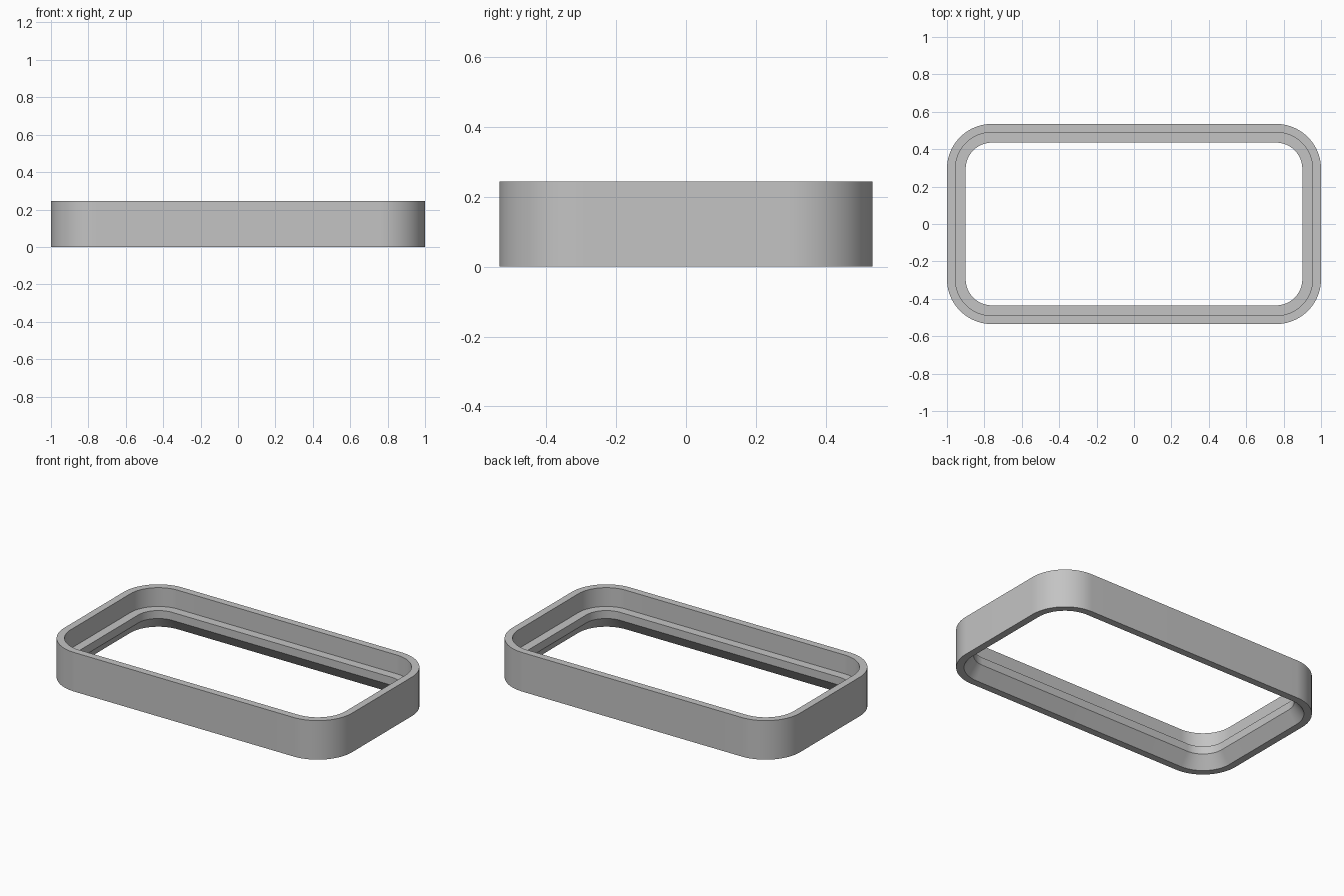
import bpy
import bmesh
from math import cos, sin, pi

default = bpy.data.objects.get("Cube")
if default:
    bpy.data.objects.remove(default, do_unlink=True)

HALF_X, HALF_Y, RADIUS = 1.0, 0.535, 0.24
CORNER_STEPS = 24

# Wall cross-section as (inset from outer edge, height): rim, ledge, sloped underside
PROFILE = [(0, 0), (0, 0.245), (0.045, 0.245), (0.045, 0.127),
           (0.1, 0.127), (0.1, 0.077), (0.045, 0)]


def rounded_loop(bm, inset, z):
    """Ring of vertices around a rounded rectangle, inset evenly."""
    ring = []
    r = RADIUS - inset
    for quarter, (sx, sy) in enumerate([(1, 1), (-1, 1), (-1, -1), (1, -1)]):
        cx, cy = sx * (HALF_X - RADIUS), sy * (HALF_Y - RADIUS)
        for i in range(CORNER_STEPS + 1):
            a = (quarter + i / CORNER_STEPS) * pi / 2
            ring.append(bm.verts.new((cx + r * cos(a), cy + r * sin(a), z)))
    return ring


# Frame: sweep the cross-section around the rounded rectangle
bm = bmesh.new()
rings = [rounded_loop(bm, inset, z) for inset, z in PROFILE]
for k, ring in enumerate(rings):
    following = rings[(k + 1) % len(rings)]
    for i in range(len(ring)):
        j = (i + 1) % len(ring)
        bm.faces.new((ring[i], ring[j], following[j], following[i]))
bmesh.ops.recalc_face_normals(bm, faces=bm.faces)
mesh = bpy.data.meshes.new("stepped_frame")
bm.to_mesh(mesh)
bm.free()
frame = bpy.data.objects.new("stepped_frame", mesh)
bpy.context.collection.objects.link(frame)

# Plain grey finish
grey = bpy.data.materials.new("light_grey")
grey.use_nodes = True
colour = (0.55, 0.55, 0.55, 1)
grey.diffuse_color = colour
grey.node_tree.nodes["Principled BSDF"].inputs["Base Color"].default_value = colour
mesh.materials.append(grey)

# Smooth corners, crisp profile edges
bpy.ops.object.select_all(action="DESELECT")
frame.select_set(True)
bpy.context.view_layer.objects.active = frame
bpy.ops.object.shade_smooth_by_angle(angle=pi / 7)
